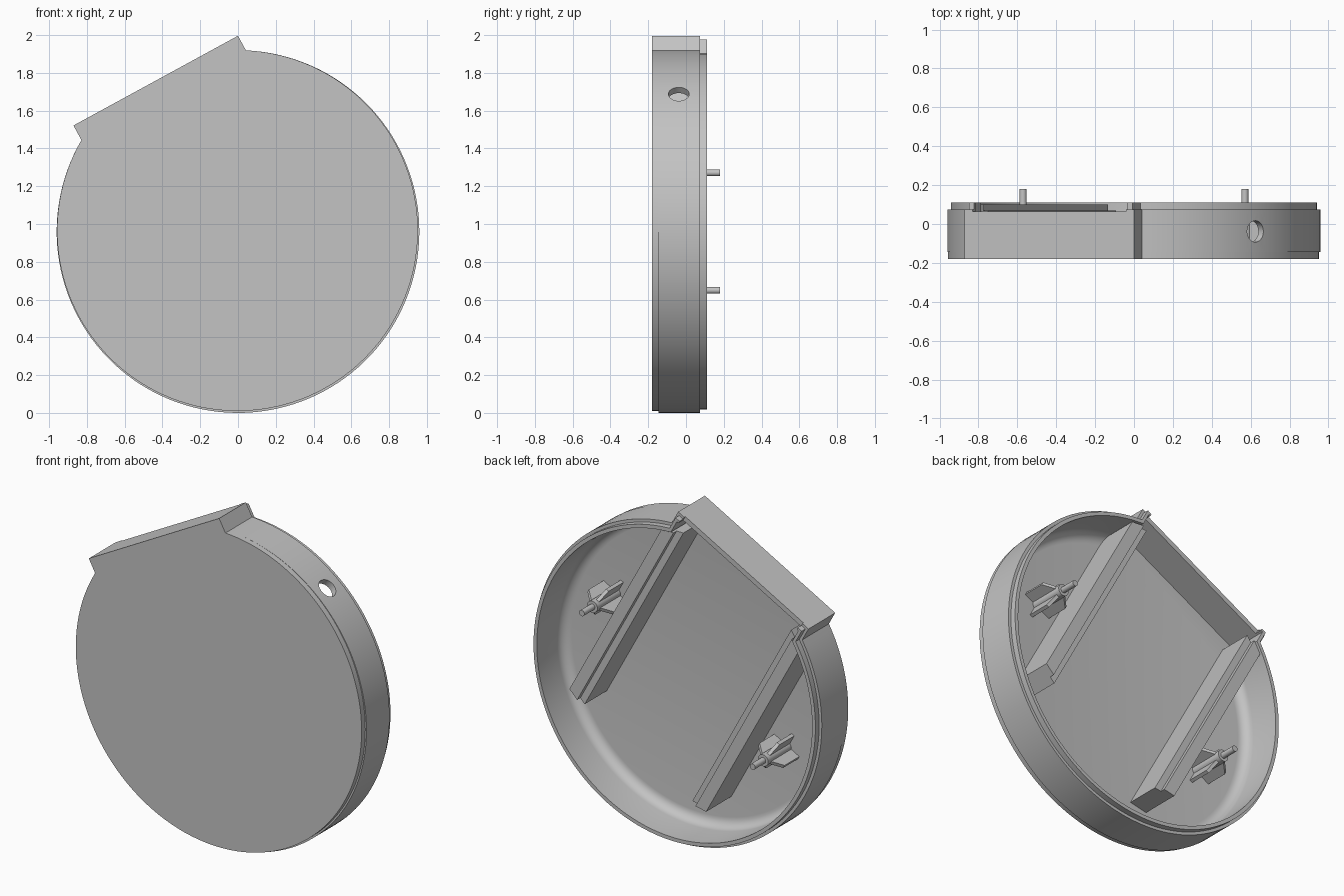
import bpy, bmesh, math
from mathutils import Vector

if "Cube" in bpy.data.objects:
    bpy.data.objects.remove(bpy.data.objects["Cube"])

grey = bpy.data.materials.new("plain grey")
grey.use_nodes = True
grey.diffuse_color = (0.55, 0.55, 0.55, 1)
grey.node_tree.nodes["Principled BSDF"].inputs["Base Color"].default_value = grey.diffuse_color

TILT = math.radians(28.6)
FLOOR = -0.14
BURIED = FLOOR - 0.015


def place(t, n, y):
    """Tilted dish coordinates (along chord, across chord, depth) to world."""
    c, s = math.cos(TILT), math.sin(TILT)
    return Vector((t * c - n * s, y, 0.96 + t * s + n * c))


def loft(name, rings):
    """Solid skinned through rings of equal point count, capped at both ends."""
    bm = bmesh.new()
    loops = [[bm.verts.new(place(*p)) for p in ring] for ring in rings]
    for a, b in zip(loops, loops[1:]):
        for i in range(len(a)):
            j = (i + 1) % len(a)
            bm.faces.new((a[i], a[j], b[j], b[i]))
    bm.faces.new(loops[0])
    bm.faces.new(loops[-1])
    bmesh.ops.recalc_face_normals(bm, faces=bm.faces)
    mesh = bpy.data.meshes.new(name)
    bm.to_mesh(mesh)
    bm.free()
    mesh.materials.append(grey)
    obj = bpy.data.objects.new(name, mesh)
    bpy.context.collection.objects.link(obj)
    return obj


def activate(obj):
    bpy.ops.object.select_all(action="DESELECT")
    obj.select_set(True)
    bpy.context.view_layer.objects.active = obj


def smooth(obj):
    activate(obj)
    bpy.ops.object.shade_smooth_by_angle(angle=math.radians(30))


def cut(obj, cutter):
    mod = obj.modifiers.new("cut", "BOOLEAN")
    mod.operation = "DIFFERENCE"
    mod.solver = "EXACT"
    mod.object = cutter
    activate(obj)
    bpy.ops.object.modifier_apply(modifier=mod.name)
    bpy.data.objects.remove(cutter)


def outline(r, half, top, y, shift=0, steps=112):
    """Circle with a rectangular neck on its upper side."""
    start = math.acos(half / r)
    sweep = math.pi + 2 * start
    pts = []
    for i in range(steps + 1):
        a = start - sweep * i / steps
        pts.append((r * math.cos(a), r * math.sin(a) + shift, y))
    return pts + [(-half, top, y), (half, top, y)]


def block(name, t, n0, n1, y0, y1):
    corners = [(-t, n0), (t, n0), (t, n1), (-t, n1)]
    return loft(name, [[(a, b, y) for a, b in corners] for y in (y0, y1)])


def circle(t, n, y, r, count=24):
    return [(t + r * math.cos(math.tau * i / count),
             n + r * math.sin(math.tau * i / count), y) for i in range(count)]


# Hollow dish: outside, stepped rim, inside wall, rounded floor edge
OUT, RIM, INSIDE = (0.96, 0.496, 0.91), (0.942, 0.48, 0.895), (0.92, 0.462, 0.88)
PLATE = (0.955, 0.496, 0.91)
rings = [outline(*PLATE, -0.18, 0.006), outline(*PLATE, -0.145, 0.006),
         outline(*OUT, -0.145), outline(*OUT, 0.075),
         outline(*RIM, 0.075), outline(*RIM, 0.11),
         outline(*INSIDE, 0.11)]
ROUND = 0.06
for k in range(7):
    a = math.pi / 2 * k / 6
    rings.append(outline(INSIDE[0] - ROUND * (1 - math.cos(a)), *INSIDE[1:],
                         FLOOR + ROUND * (1 - math.sin(a))))
dish = loft("dish", rings)

# Lowered edge on the neck
cut(dish, block("neck_cutter", 0.45, 0.83, 1.0, 0.065, 0.2))

# Round hole through the side wall
a = math.radians(20.8)
radial = Vector((math.cos(a), math.sin(a), 0))
side = Vector((-math.sin(a), math.cos(a), 0))
hole = []
for d in (0.85, 1.05):
    ring = []
    for i in range(32):
        b = math.tau * i / 32
        p = radial * d + side * 0.055 * math.cos(b)
        ring.append((p.x, p.y, -0.038 + 0.055 * math.sin(b)))
    hole.append(ring)
cut(dish, loft("hole_cutter", hole))
smooth(dish)

# Mirrored pair of stepped rails and finned pegs
for s, label in ((1, "left"), (-1, "right")):
    profile = [(0.41, BURIED), (0.41, 0.07), (0.45, 0.07),
               (0.45, 0.10), (0.52, 0.10), (0.52, BURIED)]
    low = [(s * t, -0.56 + 0.3 * (t - 0.41), y) for t, y in profile]
    high = [(s * t, math.sqrt(0.915 ** 2 - t * t), y) for t, y in profile]
    loft(label + "_rail", [low, high])

    post = s * 0.65
    steps = [(0.035, BURIED), (0.035, 0.08), (0.018, 0.08), (0.018, 0.18)]
    smooth(loft(label + "_peg", [circle(post, 0, y, r) for r, y in steps]))

    fin = [(-0.095, BURIED), (0.095, BURIED), (0.095, 0.0),
           (0.03, 0.055), (-0.03, 0.055), (-0.095, 0.0)]
    loft(label + "_fin_along", [[(post + u, w, y) for u, y in fin] for w in (-0.01, 0.01)])
    loft(label + "_fin_across", [[(post + w, u, y) for u, y in fin] for w in (-0.01, 0.01)])
